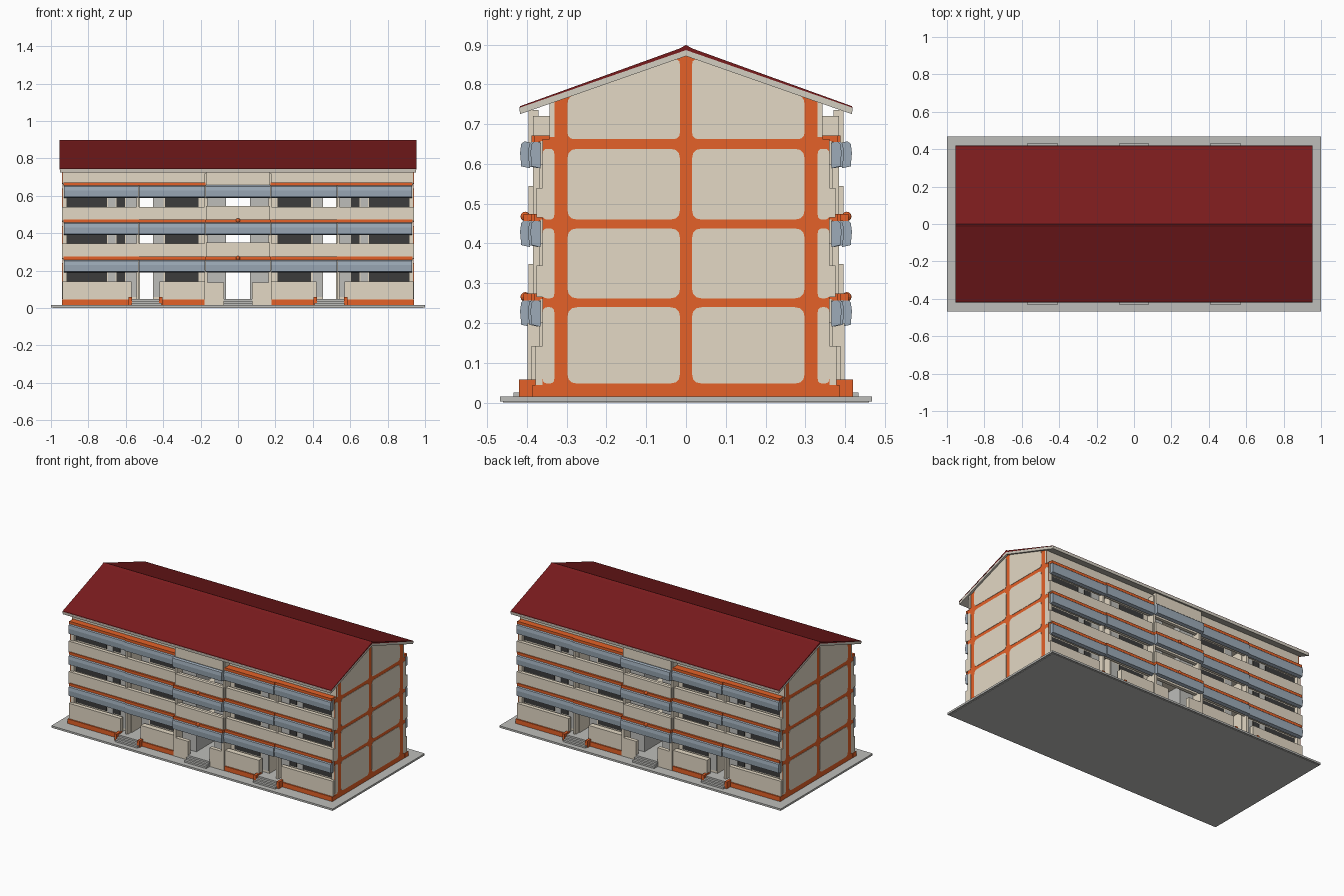
import bpy, bmesh, math
from mathutils import Vector

if "Cube" in bpy.data.objects:
    bpy.data.objects.remove(bpy.data.objects["Cube"])


def mat(name, rgb):
    m = bpy.data.materials.new(name)
    m.diffuse_color = (*rgb, 1)
    m.use_nodes = True
    m.node_tree.nodes["Principled BSDF"].inputs["Base Color"].default_value = m.diffuse_color
    return m


BEIGE = mat("beige plaster", (0.77, 0.69, 0.555))
ORANGE = mat("orange trim", (0.78, 0.12, 0.021))
BLUE = mat("blue grey awning", (0.34, 0.41, 0.485))
GREY = mat("light grey concrete", (0.51, 0.51, 0.49))
DARK = mat("dark glass", (0.045, 0.045, 0.045))
RED = mat("red roof", (0.19, 0.011, 0.012))
TRIM = mat("pale roof trim", (0.65, 0.61, 0.53))


def prism(name, pts, x0, x1, m):
    """Extrude a (y, z) outline along x."""
    bm = bmesh.new()
    a = [bm.verts.new((x0, y, z)) for y, z in pts]
    b = [bm.verts.new((x1, y, z)) for y, z in pts]
    bm.faces.new(a)
    bm.faces.new(b[::-1])
    n = len(pts)
    for i in range(n):
        j = (i + 1) % n
        bm.faces.new((a[i], b[i], b[j], a[j]))
    bmesh.ops.recalc_face_normals(bm, faces=bm.faces)
    me = bpy.data.meshes.new(name)
    bm.to_mesh(me)
    bm.free()
    me.materials.append(m)
    ob = bpy.data.objects.new(name, me)
    bpy.context.collection.objects.link(ob)
    return ob


def box(name, x0, x1, y0, y1, z0, z1, m):
    return prism(name, [(y0, z0), (y1, z0), (y1, z1), (y0, z1)], x0, x1, m)


def both(name, x0, x1, pts, m):
    """Same outline on the front (-y) and back (+y)."""
    for tag, s in (("front", -1), ("back", 1)):
        prism(f"{tag}_{name}", [(s * y, z) for y, z in pts], x0, x1, m)


def both_box(name, x0, x1, y0, y1, z0, z1, m):
    both(name, x0, x1, [(y0, z0), (y1, z0), (y1, z1), (y0, z1)], m)


def four_box(name, x0, x1, *rest):
    """Front/back and left/right copies."""
    both_box("right_" + name, x0, x1, *rest)
    both_box("left_" + name, -x1, -x0, *rest)


def rounded(pts, r):
    """Round polygon corners with short arcs."""
    out = []
    for i, p in enumerate(pts):
        p = Vector(p)
        a = p + (Vector(pts[i - 1]) - p).normalized() * r
        c = p + (Vector(pts[(i + 1) % len(pts)]) - p).normalized() * r
        for k in range(4):
            t = k / 3
            q = a * (1 - t) ** 2 + p * 2 * t * (1 - t) + c * t * t
            out.append((q.x, q.y))
    return out


def under(y):
    """Height of the roof underside."""
    return 0.872 - 0.349 * abs(y)


# Ground slab
box("ground_slab", -1, 1, -0.467, 0.467, 0.003, 0.015, GREY)
box("ground_slab_foot", -0.99, 0.99, -0.46, 0.46, 0, 0.004, GREY)

# Core blocks between the through corridors, with floor slabs
for i, (a, b, m) in enumerate([(0.065, 0.17, GREY), (0.17, 0.455, BEIGE),
                               (0.525, 0.925, BEIGE)]):
    box(f"core_right_{i}", a, b, -0.33, 0.33, 0.015, 0.75, m)
    box(f"core_left_{i}", -b, -a, -0.33, 0.33, 0.015, 0.75, m)
box("entry_floor", -0.92, 0.92, -0.365, 0.365, 0.015, 0.045, GREY)
for z in (0.25, 0.45, 0.65):
    box("floor_slab", -0.92, 0.92, -0.358, 0.358, z - 0.012, z + 0.01, BEIGE)
    box("central_floor_slab", -0.16, 0.16, -0.38, 0.38, z - 0.012, z + 0.01, BEIGE)

# Windows and doors on the recessed walls
for z in (0.0, 0.2, 0.4):
    for a, b in [(0.21, 0.39), (0.70, 0.918), (0.605, 0.65)]:
        four_box("window", a, b, 0.329, 0.335, z + 0.138, z + 0.202, DARK)
    for a, b in [(0.655, 0.695), (0.542, 0.60), (0.40, 0.452)]:
        four_box("inner_door", a, b, 0.329, 0.334, z + 0.06, z + 0.202, GREY)

# Gable end walls: beige slab, orange grid, beige rounded panels
GY = 0.36
outline = [(-GY, 0.015), (GY, 0.015), (GY, 0.662), (0.343, 0.662),
           (0.343, under(0.343)), (0, under(0)), (-0.343, under(0.343)),
           (-0.343, 0.662), (-GY, 0.662)]
zs = [(0.048, 0.24), (0.262, 0.438), (0.46, 0.638)]
for s in (-1, 1):
    prism("gable_wall", outline, s * 0.915, s * 0.936, BEIGE)
    prism("gable_orange_grid", outline, s * 0.936, s * 0.939, ORANGE)
    for t in (-1, 1):
        for z0, z1 in zs:
            for y0, y1, r in [(0.015, 0.298, 0.025), (0.331, GY, 0.012)]:
                q = [(t * y0, z0), (t * y1, z0), (t * y1, z1), (t * y0, z1)]
                prism("gable_panel", rounded(q, r), s * 0.938, s * 0.941, BEIGE)
        q = [(t * 0.015, 0.662), (t * 0.298, 0.662),
             (t * 0.298, under(0.298)), (t * 0.015, under(0.015))]
        prism("gable_top_panel", rounded(q, 0.018), s * 0.938, s * 0.941, BEIGE)
        q = [(t * 0.331, 0.668), (t * 0.343, 0.668),
             (t * 0.343, under(0.343)), (t * 0.331, under(0.331))]
        prism("gable_edge_panel", q, s * 0.938, s * 0.941, BEIGE)

# Roof: pale deck, red covering, ridge cap
EY = 0.417
deck = [(-EY, 0.725), (0, 0.871), (EY, 0.725), (EY + 0.002, 0.742),
        (0, 0.890), (-EY - 0.002, 0.742)]
prism("roof_deck", deck, -0.953, 0.953, TRIM)
cover = [(-EY - 0.002, 0.741), (0, 0.886), (EY + 0.002, 0.741),
         (EY, 0.745), (0.016, 0.890), (0, 0.899), (-0.016, 0.890), (-EY, 0.745)]
prism("roof_covering", cover, -0.954, 0.954, RED)

# Recessed wall under the eaves and projecting central bay panel
both_box("eave_wall", -0.936, 0.936, 0.325, 0.343, 0.64, under(0.343), BEIGE)
both_box("central_eave_panel", -0.17, 0.17, 0.371, 0.396, 0.65, 0.735, BEIGE)

# Balcony parapets, with the central bay standing forward
for z0, z1 in [(0.265, 0.345), (0.465, 0.54)]:
    both_box("parapet", -0.94, 0.94, 0.352, 0.376, z0, z1, BEIGE)
    both_box("central_parapet", -0.17, 0.17, 0.374, 0.396, z0, z1 + 0.004, BEIGE)

# Orange ledges and awnings on each floor, stepping forward to the centre
edges = [-0.932, -0.53, -0.175, 0.175, 0.53, 0.932]
for n, z in enumerate((0.26, 0.46, 0.658)):
    for i, (a, b) in enumerate(zip(edges, edges[1:])):
        o = (0, 0.006, 0.026, 0.006, 0)[i]
        both(f"awning_{n}_{i}", a + 0.001, b - 0.001,
             [(0.355 + o, z - 0.008), (0.380 + o, z - 0.001), (0.388 + o, z - 0.008),
              (0.391 + o, z - 0.03), (0.388 + o, z - 0.064),
              (0.366 + o, z - 0.069)], BLUE)
        if not (i == 2 and n == 2):
            both_box(f"ledge_{n}_{i}", a, b, 0.342, 0.382 + o, z - 0.003,
                     z + 0.014, ORANGE)
    # Lintel behind the awning
    both_box("lintel", -0.935, 0.935, 0.345, 0.366, z - 0.06, z, BEIGE)

# Small lamps above the central awnings
for s in (-1, 1):
    for z in (0.266, 0.468):
        bpy.ops.mesh.primitive_uv_sphere_add(segments=10, ring_count=6, radius=0.012,
                                             location=(0, s * 0.404, z))
        bpy.context.object.name = "lamp"
        bpy.context.object.data.materials.append(ORANGE)

# Posts and gallery partitions
four_box("central_post", 0.163, 0.178, 0.33, 0.384, 0.015, 0.72, BEIGE)
four_box("central_ground_post", 0.163, 0.18, 0.33, 0.398, 0.015, 0.20, BEIGE)
four_box("side_post", 0.53, 0.542, 0.33, 0.370, 0.015, 0.655, BEIGE)

# Ground floor walls with orange plinths and taller plinth ends by the steps
for a, b, y in [(0.178, 0.42, 0.388), (0.57, 0.938, 0.378)]:
    four_box("ground_wall", a, b, 0.352, y, 0.015, 0.142, BEIGE)
    four_box("plinth", a - 0.002, b + 0.002, 0.350, y + 0.008, 0.015, 0.044, ORANGE)
for a, b in [(0.405, 0.422), (0.568, 0.585)]:
    four_box("plinth_end", a, b, 0.365, 0.42, 0.015, 0.058, ORANGE)
four_box("entrance_side_wall", 0.075, 0.163, 0.374, 0.398, 0.015, 0.135, BEIGE)

# Entrance steps
for x, w in [(-0.49, 0.08), (0, 0.078), (0.49, 0.08)]:
    for k in range(3):
        both_box("entrance_step", x - w, x + w, 0.36, 0.434 - 0.016 * k,
                 0.014, 0.026 + 0.011 * k, GREY)
